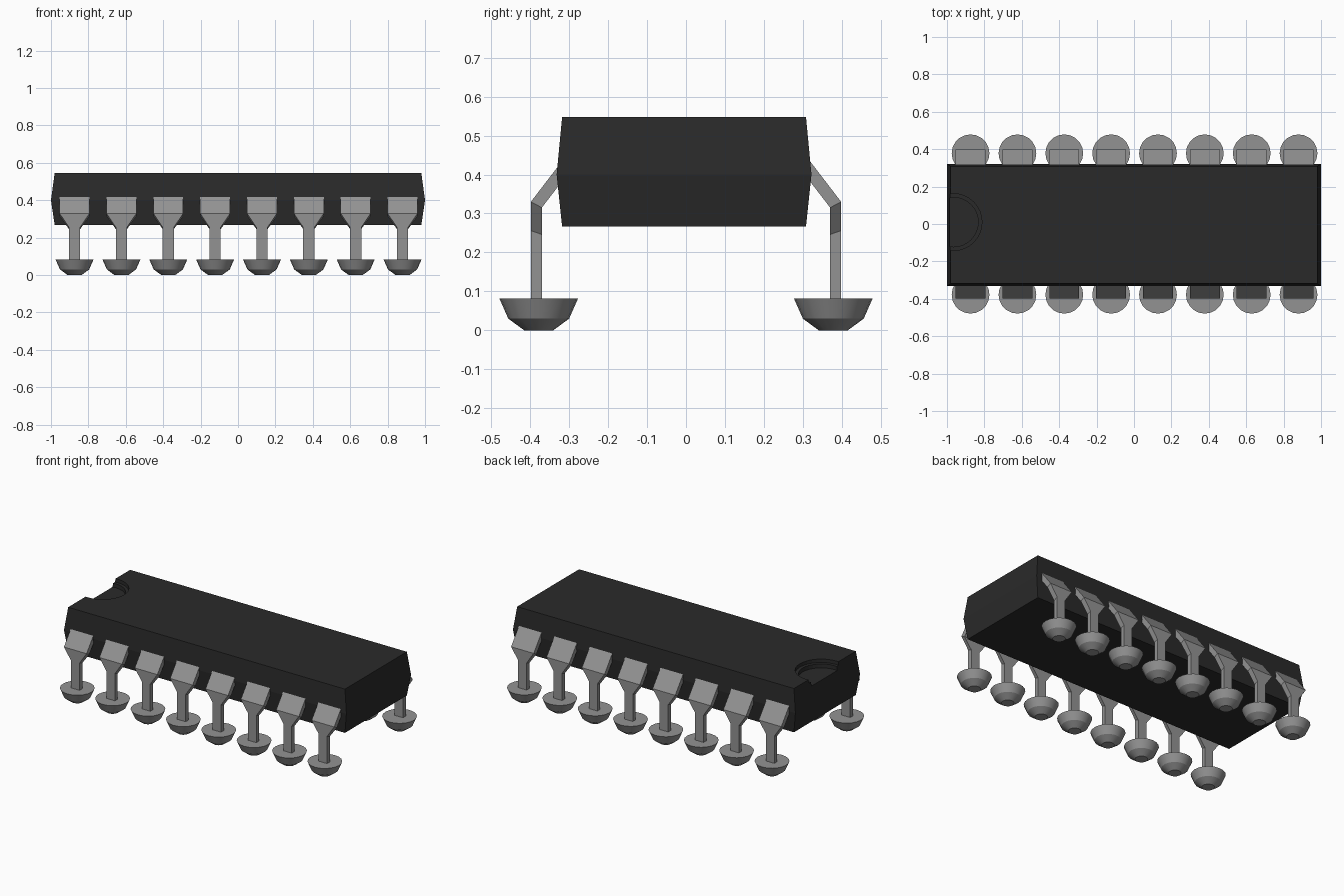
import bpy, bmesh
from mathutils import Matrix, Vector

cube = bpy.data.objects.get("Cube")
if cube:
    bpy.data.objects.remove(cube, do_unlink=True)


def material(name, value):
    mat = bpy.data.materials.new(name)
    mat.use_nodes = True
    color = (value, value, value, 1)
    mat.diffuse_color = color
    mat.node_tree.nodes["Principled BSDF"].inputs["Base Color"].default_value = color
    return mat


BLACK = material("black plastic", 0.023)
METAL = material("grey metal", 0.29)


def finish(name, bm, mat):
    bmesh.ops.recalc_face_normals(bm, faces=bm.faces)
    mesh = bpy.data.meshes.new(name)
    bm.to_mesh(mesh)
    bm.free()
    obj = bpy.data.objects.new(name, mesh)
    mesh.materials.append(mat)
    bpy.context.collection.objects.link(obj)
    return obj


def smooth(obj, angle):
    bpy.ops.object.select_all(action="DESELECT")
    obj.select_set(True)
    bpy.context.view_layer.objects.active = obj
    bpy.ops.object.shade_smooth_by_angle(angle=angle)


def loft(bm, loops):
    """Skin a list of equal-length point loops and cap both ends."""
    rings = [[bm.verts.new(p) for p in loop] for loop in loops]
    n = len(rings[0])
    for a, b in zip(rings, rings[1:]):
        for i in range(n):
            j = (i + 1) % n
            bm.faces.new((a[i], a[j], b[j], b[i]))
    bm.faces.new(rings[0])
    bm.faces.new(rings[-1])


def rect(hx, hy, z, cy):
    return [(sx * hx, cy + sy * hy, z)
            for sx, sy in ((-1, -1), (1, -1), (1, 1), (-1, 1))]


# Chip body, widest at its middle seam
bm = bmesh.new()
loft(bm, [rect(0.98, 0.313, 0.267, -0.005),
          rect(1.0, 0.327, 0.40, -0.005),
          rect(0.98, 0.313, 0.547, -0.005)])
body = finish("chip_body", bm, BLACK)

# Stepped round notch in the left-hand end of the top
for name, radius, floor in (("notch_rim_cutter", 0.152, 0.525),
                            ("notch_cutter", 0.132, 0.50)):
    bm = bmesh.new()
    bmesh.ops.create_cone(bm, cap_ends=True, segments=32, radius1=radius,
                          radius2=radius, depth=0.2,
                          matrix=Matrix.Translation((-0.965, 0.01, floor + 0.1)))
    cutter = finish(name, bm, BLACK)
    cutter.hide_render = True
    cutter.hide_set(True)
    cut = body.modifiers.new(name, "BOOLEAN")
    cut.object = cutter
    cut.solver = "EXACT"
# Bake the cuts and drop the helpers
bpy.context.view_layer.update()
graph = bpy.context.evaluated_depsgraph_get()
body_mesh = bpy.data.meshes.new_from_object(body.evaluated_get(graph))
body.modifiers.clear()
body.data = body_mesh
for name in ("notch_rim_cutter", "notch_cutter"):
    bpy.data.objects.remove(bpy.data.objects[name], do_unlink=True)

# Lead stations: half width, outer (y, z), inner (y, z)
LEAD = [(0.08, (0.31, 0.445), (0.31, 0.393)),
        (0.08, (0.398, 0.33), (0.37, 0.315)),
        (0.03, (0.398, 0.256), (0.37, 0.246)),
        (0.03, (0.398, 0.06), (0.37, 0.06))]
# Solder cup rings: radius, height
CUP = [(0.037, 0.0), (0.078, 0.03), (0.101, 0.082)]


def make_lead(name, x, side):
    bm = bmesh.new()
    loft(bm, [[(x - w, side * o[0], o[1]), (x + w, side * o[0], o[1]),
               (x + w, side * i[0], i[1]), (x - w, side * i[0], i[1])]
              for w, o, i in LEAD])
    finish(name, bm, METAL)


def make_cup(name, x, side):
    bm = bmesh.new()
    center = Vector((x, side * 0.378, 0))
    turn = [Matrix.Rotation(k * 6.283185 / 20, 3, "Z") for k in range(20)]
    loft(bm, [[center + m @ Vector((r, 0, z)) for m in turn] for r, z in CUP])
    smooth(finish(name, bm, METAL), 0.35)


# Eight leads and solder cups along each long side
for row, side in (("front", -1), ("back", 1)):
    for k in range(8):
        x = 0.003 + (k - 3.5) * 0.2505
        make_lead(f"{row}_lead_{k + 1}", x, side)
        make_cup(f"{row}_solder_cup_{k + 1}", x, side)
